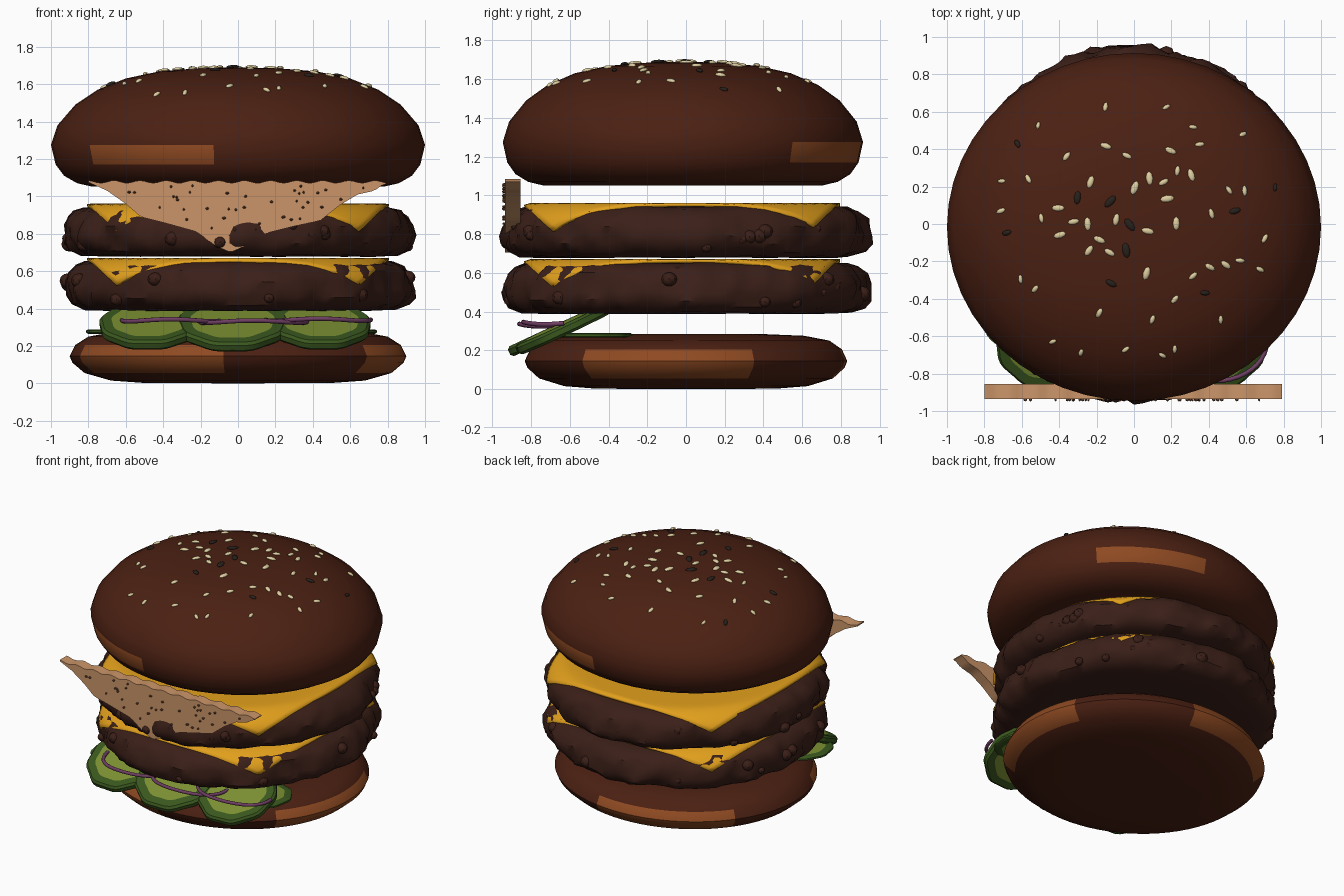
import bpy, bmesh, random
from math import sin, cos, pi, radians, atan2, hypot
from mathutils import Matrix, Vector, noise

if "Cube" in bpy.data.objects:
    bpy.data.objects.remove(bpy.data.objects["Cube"])

random.seed(7)


def mat(name, *rgb):
    m = bpy.data.materials.new(name)
    m.diffuse_color = [(c / 255 / 12.92 if c < 11 else ((c / 255 + 0.055) / 1.055) ** 2.4) for c in rgb] + [1]
    m.use_nodes = True
    m.node_tree.nodes["Principled BSDF"].inputs["Base Color"].default_value = m.diffuse_color
    return m


BUN = mat("bun_crust", 75, 32, 18)
GOLD = mat("bun_highlight", 143, 74, 34)
MEAT = mat("meat", 59, 31, 24)
CHEESE = mat("cheese", 226, 160, 28)
HAM = mat("ham", 203, 149, 105)
PEPPER = mat("pepper", 110, 70, 45)
RIND = mat("pickle_rind", 58, 88, 30)
FLESH = mat("pickle_flesh", 124, 144, 50)
ONION = mat("onion", 112, 62, 100)
SEED = mat("pale_seed", 222, 206, 160)
DARK = mat("dark_seed", 40, 33, 28)


def finish(name, bm, mats, angle=40):
    bmesh.ops.recalc_face_normals(bm, faces=bm.faces)
    me = bpy.data.meshes.new(name)
    bm.to_mesh(me)
    bm.free()
    for m in mats:
        me.materials.append(m)
    ob = bpy.data.objects.new(name, me)
    bpy.context.collection.objects.link(ob)
    bpy.ops.object.select_all(action='DESELECT')
    ob.select_set(True)
    bpy.context.view_layer.objects.active = ob
    bpy.ops.object.shade_smooth_by_angle(angle=radians(angle))
    return ob


def lathe(profile, segs, warp=lambda v: v, pick=lambda row, ang: 0):
    """Spin (r, z) points around z; first and last points are poles."""
    bm = bmesh.new()
    poles = [bm.verts.new(warp(Vector((0, 0, profile[i][1])))) for i in (0, -1)]
    rings = [[bm.verts.new(warp(Vector((r * cos(2 * pi * k / segs), r * sin(2 * pi * k / segs), z))))
              for k in range(segs)] for r, z in profile[1:-1]]
    for k in range(segs):
        n, ang = (k + 1) % segs, 360 * (k + 0.5) / segs
        f = bm.faces.new((poles[0], rings[0][n], rings[0][k]))
        f.material_index = pick(0, ang)
        f = bm.faces.new((poles[1], rings[-1][k], rings[-1][n]))
        f.material_index = pick(len(rings), ang)
        for i in range(len(rings) - 1):
            f = bm.faces.new((rings[i][k], rings[i][n], rings[i + 1][n], rings[i + 1][k]))
            f.material_index = pick(i + 1, ang)
    return bm


def blob(bm, loc, scale, rot=Matrix(), u=8, v=6):
    m = Matrix.Translation(loc) @ rot.to_4x4() @ Matrix.Diagonal((*scale, 1))
    bmesh.ops.create_uvsphere(bm, u_segments=u, v_segments=v, radius=1, matrix=m)


# Bottom bun, with three toasted bands spaced 120 degrees apart
bottom = [(0, 0), (0.5, 0.002), (0.68, 0.015), (0.82, 0.055), (0.885, 0.11), (0.9, 0.145), (0.87, 0.205),
          (0.8, 0.25), (0.66, 0.275), (0.4, 0.285), (0, 0.285)]
finish("bottom_bun", lathe(bottom, 72, lambda v: Vector((v.x, v.y * 0.925, v.z)),
       lambda row, a: int(row in (3, 4, 5) and (a + 40) % 120 < 65)), [BUN, GOLD])

# Top bun, with two toasted bands on opposite sides
top = [(0, 1.05), (0.5, 1.05), (0.78, 1.052), (0.86, 1.07), (0.93, 1.11), (0.975, 1.17), (1.0, 1.275), (0.965, 1.38),
       (0.87, 1.49), (0.75, 1.57), (0.6, 1.63), (0.42, 1.668), (0.22, 1.684), (0, 1.69)]
finish("top_bun", lathe(top, 48, lambda v: Vector((v.x, v.y * 0.93 - 0.016, v.z)),
       lambda row, a: int(row == 5 and 37.5 < a % 180 < 82.5)), [BUN, GOLD])


# Sesame seeds lying on the crown
def crown(r):
    for (r0, z0), (r1, z1) in zip(top[6:], top[7:]):
        if r1 <= r <= r0:
            return z0 + (z1 - z0) * (r - r0) / (r1 - r0), (z1 - z0) / (r1 - r0)


pale, dark, spots = bmesh.new(), bmesh.new(), []
while len(spots) < 62:
    r, a = 0.8 * random.random() ** 0.62, random.uniform(0, 2 * pi)
    p = Vector((r * cos(a), r * sin(a)))
    if any((p - q).length < 0.075 for q in spots):
        continue
    spots.append(p)
    z, slope = crown(r)
    normal = Vector((-slope * cos(a), -slope * sin(a), 1)).normalized()
    rot = normal.to_track_quat('Z', 'Y').to_matrix() @ Matrix.Rotation(random.uniform(0, pi), 3, 'Z')
    k = random.uniform(0.95, 1.25) * (1 - 0.5 * r)
    blob(dark if len(spots) % 6 == 0 else pale, (p.x, p.y * 0.93 - 0.016, z + 0.003),
         (0.036 * k, 0.018 * k, 0.011), rot)
finish("pale_seeds", pale, [SEED])
finish("dark_seeds", dark, [DARK])

# Two rough patties, each under a square cheese slice with drooping corners
patty = [(0, 0.39), (0.4, 0.39), (0.7, 0.388), (0.84, 0.395), (0.9, 0.42), (0.928, 0.46), (0.935, 0.5), (0.93, 0.55),
         (0.91, 0.595), (0.875, 0.63), (0.82, 0.65), (0.7, 0.655), (0.4, 0.655), (0, 0.655)]


def rough(seed):
    def warp(v):
        d = Vector((v.x, v.y, 0))
        edge = max(0, (d.length - 0.65) / 0.28)
        q = Vector((v.x * 4, v.y * 4, v.z * 4 + seed))
        bump = 0.03 * noise.noise(q) + 0.03 * noise.noise(q * 2.6) + 0.012 * noise.noise(q * 6)
        v = v + d.normalized() * bump * edge
        v.y *= 1.015
        v.z += 0.015 * edge * noise.noise(q * 1.5 + Vector((9, 9, 9)))
        return v
    return warp


for level, dz in (("lower", 0), ("upper", 0.29)):
    bm = lathe(patty, 128, rough(dz * 30))
    for _ in range(20):
        a, s = random.uniform(0, 2 * pi), random.uniform(0.025, 0.045)
        blob(bm, (0.912 * cos(a), 0.925 * sin(a), random.uniform(0.44, 0.57)), (s, s, s * 0.9))
    bmesh.ops.translate(bm, verts=bm.verts, vec=(0, 0, dz))
    finish(level + "_patty", bm, [MEAT])

    bm = bmesh.new()
    bmesh.ops.create_grid(bm, x_segments=32, y_segments=32, size=0.81)
    for v in bm.verts:
        x, y = v.co.x, v.co.y * 1.02 - 0.03
        s, a = hypot(x, y), atan2(y, x)
        z = 0.662
        if s > 0.8:
            t = (s - 0.8) / 0.35
            r = 0.8 + 0.137 * sin(pi / 2 * min(t, 1))
            x, y = r * cos(a), r * sin(a)
            z -= 0.125 * t ** 1.35
        v.co = (x, y, z + dz)
    ob = finish(level + "_cheese", bm, [CHEESE])
    mod = ob.modifiers.new("thickness", 'SOLIDIFY')
    mod.thickness, mod.offset = 0.018, 0

# Ham slice hanging at the front: wavy slab tapering to a point
edge = [(-0.8, 1.075), (-0.7, 1.03), (-0.6, 0.96), (-0.52, 0.89), (-0.4, 0.86), (-0.22, 0.81), (-0.12, 0.735), (-0.04, 0.7),
        (0.04, 0.735), (0.14, 0.8), (0.3, 0.84), (0.44, 0.87), (0.54, 0.95), (0.64, 1.01), (0.73, 1.03), (0.79, 1.075)]


def ham_low(x):
    for (x0, z0), (x1, z1) in zip(edge, edge[1:]):
        if x0 <= x <= x1:
            return z0 + (z1 - z0) * (x - x0) / (x1 - x0)
    return edge[-1][1]


bm, cols, N = bmesh.new(), [], 64
for i in range(N + 1):
    x = -0.8 + 1.59 * i / N
    hi = 1.078 + 0.007 * sin(x * 45)
    lo = min(ham_low(x), hi - 0.006)
    cols.append([bm.verts.new((x, y, z)) for y, z in ((-0.935, lo), (-0.935, hi), (-0.855, hi), (-0.855, lo))])
for a, b in zip(cols, cols[1:]):
    for j in range(4):
        bm.faces.new((a[j], a[(j + 1) % 4], b[(j + 1) % 4], b[j]))
bm.faces.new(cols[0])
bm.faces.new(cols[-1])
finish("ham_slice", bm, [HAM])

# Pepper flecks on the ham
bm, count = bmesh.new(), 0
while count < 42:
    x, z = random.uniform(-0.7, 0.7), random.uniform(0.82, 1.06)
    if z > ham_low(x) + 0.025:
        blob(bm, (x, -0.937, z), (random.uniform(0.006, 0.012), 0.012, 0.007), u=6, v=4)
        count += 1
finish("ham_pepper", bm, [PEPPER])


# Pickle slices: three tilted at the front, two small flat ones behind them
def pickle(name, loc, tilt, yaw, radius, h):
    def warp(v):
        k = 1 + 0.02 * sin(9 * atan2(v.y, v.x))
        return Vector((v.x * k, v.y * k, v.z))
    prof = [(0, -h), (radius * 0.76, -h), (radius * 0.95, -h), (radius, -h * 0.5), (radius, h * 0.5),
            (radius * 0.95, h), (radius * 0.76, h), (0, h)]
    ob = finish(name, lathe(prof, 48, warp, lambda row, a: int(row in (0, 6))), [RIND, FLESH])
    ob.matrix_world = Matrix.Translation(loc) @ Matrix.Rotation(yaw, 4, 'Z') @ Matrix.Rotation(tilt, 4, 'X')


for name, x, y, yaw in (("left", -0.47, -0.63, -4), ("middle", -0.03, -0.65, 0), ("right", 0.44, -0.63, 4)):
    pickle(name + "_pickle", (x, y, 0.312), radians(25), radians(yaw), 0.295 if name == "middle" else 0.27, 0.028)
for name, x in (("left", -0.6), ("right", 0.53)):
    pickle(name + "_flat_pickle", (x, -0.49, 0.277), 0, 0, 0.21, 0.012)

# Onion strands draped over the pickles
for i, (cx, cy, rx, z) in enumerate(((-0.36, -0.63, 0.26, 0.337), (0.08, -0.65, 0.29, 0.33), (0.43, -0.63, 0.28, 0.34))):
    cu = bpy.data.curves.new("onion_strand", 'CURVE')
    cu.dimensions, cu.bevel_depth, cu.bevel_resolution, cu.use_fill_caps = '3D', 0.012, 2, True
    sp = cu.splines.new('POLY')
    sp.points.add(20)
    for k, p in enumerate(sp.points):
        a = pi + pi * k / 20
        p.co = (cx + rx * cos(a), cy + 0.21 * sin(a), z + 0.006 * sin(3 * a), 1)
    cu.materials.append(ONION)
    bpy.context.collection.objects.link(bpy.data.objects.new("onion_strand_%d" % (i + 1), cu))
